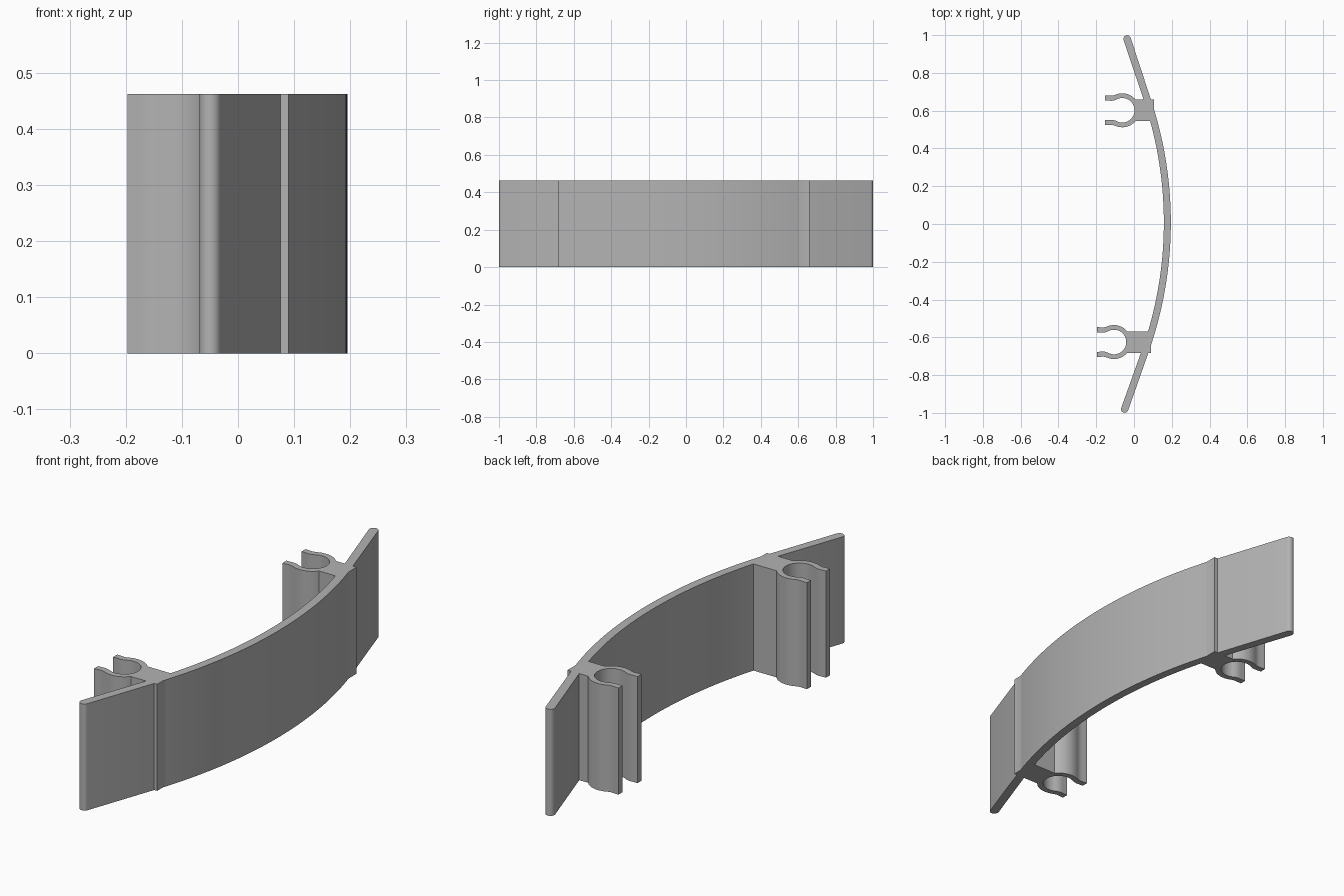
import bpy, bmesh, math
from math import sin, cos, asin, radians, pi

if "Cube" in bpy.data.objects:
    bpy.data.objects.remove(bpy.data.objects["Cube"])

HEIGHT = 0.462
mat = bpy.data.materials.new("light grey")
mat.diffuse_color = (0.45, 0.45, 0.45, 1)
mat.use_nodes = True
mat.node_tree.nodes["Principled BSDF"].inputs["Base Color"].default_value = mat.diffuse_color


def prism(name, outline):
    """Extrude a counter-clockwise outline from the ground up."""
    bm = bmesh.new()
    face = bm.faces.new([bm.verts.new((x, y, 0)) for x, y in outline])
    top = bmesh.ops.extrude_face_region(bm, geom=[face])["geom"]
    bmesh.ops.translate(bm, vec=(0, 0, HEIGHT),
                        verts=[v for v in top if isinstance(v, bmesh.types.BMVert)])
    bmesh.ops.recalc_face_normals(bm, faces=bm.faces)
    mesh = bpy.data.meshes.new(name)
    bm.to_mesh(mesh)
    bm.free()
    mesh.materials.append(mat)
    obj = bpy.data.objects.new(name, mesh)
    bpy.context.collection.objects.link(obj)
    return obj


def arc(r, a0, a1, n, cx=0.0, cy=0.0):
    return [(cx + r * cos(radians(a0 + (a1 - a0) * i / n)),
             cy + r * sin(radians(a0 + (a1 - a0) * i / n))) for i in range(n + 1)]


def panel_outline():
    """Bowed strip with straight tangent tails and rounded ends."""
    R, T, CY = 2.06, 0.037, 0.008
    cx, mid = 0.195 - R, R - T / 2
    lo, hi = (math.degrees(asin((y - CY) / R)) for y in (-0.68, 0.655))

    def cap(deg, y_end, start):
        a = radians(deg)
        t = (y_end - CY - mid * sin(a)) / cos(a)
        return arc(T / 2 + 0.001, start, start + 180, 12,
                   cx + mid * cos(a) - t * sin(a), y_end)

    return (arc(R, lo, hi, 48, cx, CY) + cap(hi, 0.98, hi)
            + arc(R - T, hi, lo, 48, cx, CY) + cap(lo, -0.98, lo + 180))


def mount_outline(cx, cy, block_end):
    """Block carrying a round snap clip that opens to the left."""
    R, r, half = 0.09, 0.065, 0.057
    a = math.degrees(asin(half / R))
    outer = ([(block_end - cx, half)] + arc(R, a, 112, 14)
             + [(-0.046, 0.079), (-0.057, 0.077), (-0.068, 0.078)])
    lip = [(-0.091, 0.079), (-0.091, 0.052)]
    inner = ([(-0.068, 0.051), (-0.057, 0.050), (-0.047, 0.0515)]
             + arc(r, 122, 0, 20))
    upper = outer + lip + inner
    lower = [(x, -y) for x, y in reversed(upper[:-1])]
    return [(cx + x, cy + y) for x, y in upper + lower]


panel = prism("curved_panel", panel_outline())

# Two clip mounts fused into the panel
for name, x, y, end in (("upper_clip_mount", -0.062, 0.602, 0.107),
                        ("lower_clip_mount", -0.106, -0.625, 0.09)):
    mount = prism(name, mount_outline(x, y, end))
    mod = panel.modifiers.new(name, "BOOLEAN")
    mod.operation, mod.solver, mod.object = "UNION", "EXACT", mount
    bpy.context.view_layer.objects.active = panel
    bpy.ops.object.modifier_apply(modifier=name)
    bpy.data.objects.remove(mount)

panel.select_set(True)
bpy.ops.object.shade_smooth_by_angle(angle=radians(30))
